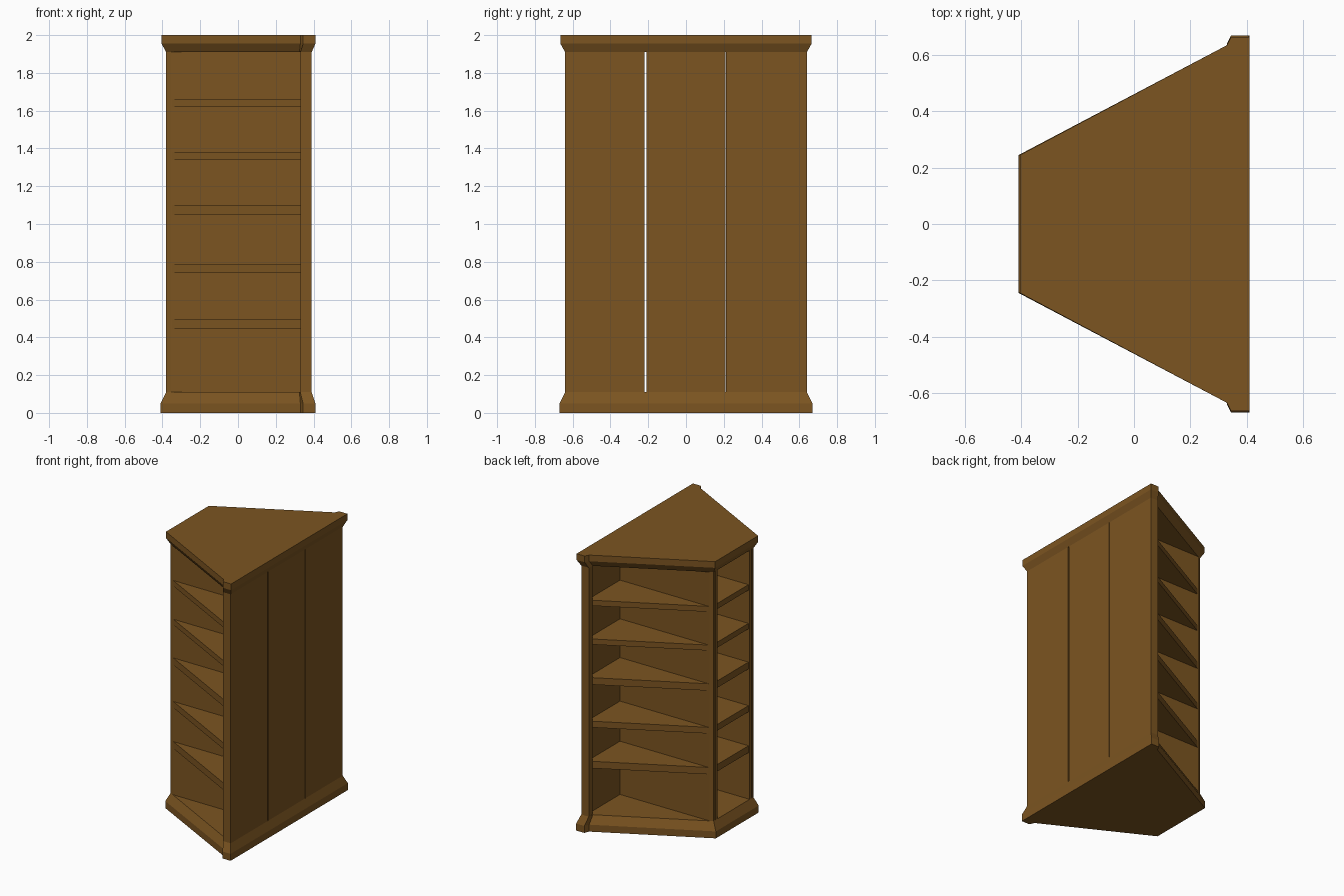
import bpy, bmesh

if "Cube" in bpy.data.objects:
    bpy.data.objects.remove(bpy.data.objects["Cube"])

wood = bpy.data.materials.new("wood")
wood.diffuse_color = (0.2, 0.09, 0.015, 1)
wood.use_nodes = True
wood.node_tree.nodes["Principled BSDF"].inputs["Base Color"].default_value = wood.diffuse_color


def loft(name, rings):
    """Solid from stacked outlines: rings = [(z, [(x, y), ...]), ...]."""
    bm = bmesh.new()
    loops = [[bm.verts.new((x, y, z)) for x, y in pts] for z, pts in rings]
    n = len(loops[0])
    bm.faces.new(loops[0])
    bm.faces.new(loops[-1])
    for a, b in zip(loops, loops[1:]):
        for i in range(n):
            j = (i + 1) % n
            bm.faces.new((a[i], a[j], b[j], b[i]))
    bmesh.ops.recalc_face_normals(bm, faces=bm.faces)
    me = bpy.data.meshes.new(name)
    bm.to_mesh(me)
    bm.free()
    me.materials.append(wood)
    ob = bpy.data.objects.new(name, me)
    bpy.context.collection.objects.link(ob)
    return ob


def prism(name, pts, z0, z1):
    return loft(name, [(z0, pts), (z1, pts)])


def rect(x0, x1, y0, y1):
    return [(x0, y0), (x1, y0), (x1, y1), (x0, y1)]


def both(half):
    """Mirror a half outline across y = 0."""
    return half + [(x, -y) for x, y in reversed(half)]


LOW, HIGH = 0.11, 1.91
SHELVES = [(0.445, 0.495), (0.74, 0.785), (1.05, 1.10), (1.34, 1.38), (1.62, 1.66)]

# Plinth and cornice with sloped moulding
body = both([(0.39, 0.64), (0.33, 0.64), (0.325, 0.60), (-0.38, 0.227)])
foot = both([(0.41, 0.67), (0.345, 0.67), (0.33, 0.635), (-0.41, 0.245)])
crown = both([(0.41, 0.665), (0.345, 0.665), (0.33, 0.635), (-0.405, 0.245)])
loft("plinth", [(0, foot), (0.05, foot), (LOW, body)])
loft("cornice", [(HIGH, body), (1.955, crown), (2.0, crown)])

# Triangular side units, with a narrow seam to the middle unit
for side, s, gap in (("left", -1, 0.219), ("right", 1, 0.212)):
    def m(pts):
        return [(x, s * y) for x, y in pts]
    prism(side + "_divider", m([(-0.38, gap), (-0.38, 0.227), (-0.355, 0.24),
                                (0.36, 0.24), (0.36, gap)]), LOW, HIGH)
    prism(side + "_back_panel", m(rect(0.36, 0.39, gap, 0.64)), LOW, HIGH)
    prism(side + "_post", m(rect(0.33, 0.36, 0.60, 0.64)), LOW, HIGH)
    for i, (z0, z1) in enumerate(SHELVES):
        prism(f"{side}_shelf_{i + 1}", m([(0.36, 0.24), (0.36, 0.60), (0.33, 0.60),
                                          (-0.35, 0.24)]), z0, z1)
    prism(side + "_middle_wall", m(rect(-0.38, 0.36, 0.185, 0.208)), LOW, HIGH)

# Middle unit
prism("middle_back_panel", rect(0.36, 0.39, -0.208, 0.208), LOW, HIGH)
for i, (z0, z1) in enumerate(SHELVES):
    prism(f"middle_shelf_{i + 1}", rect(-0.37, 0.36, -0.185, 0.185), z0, z1)
